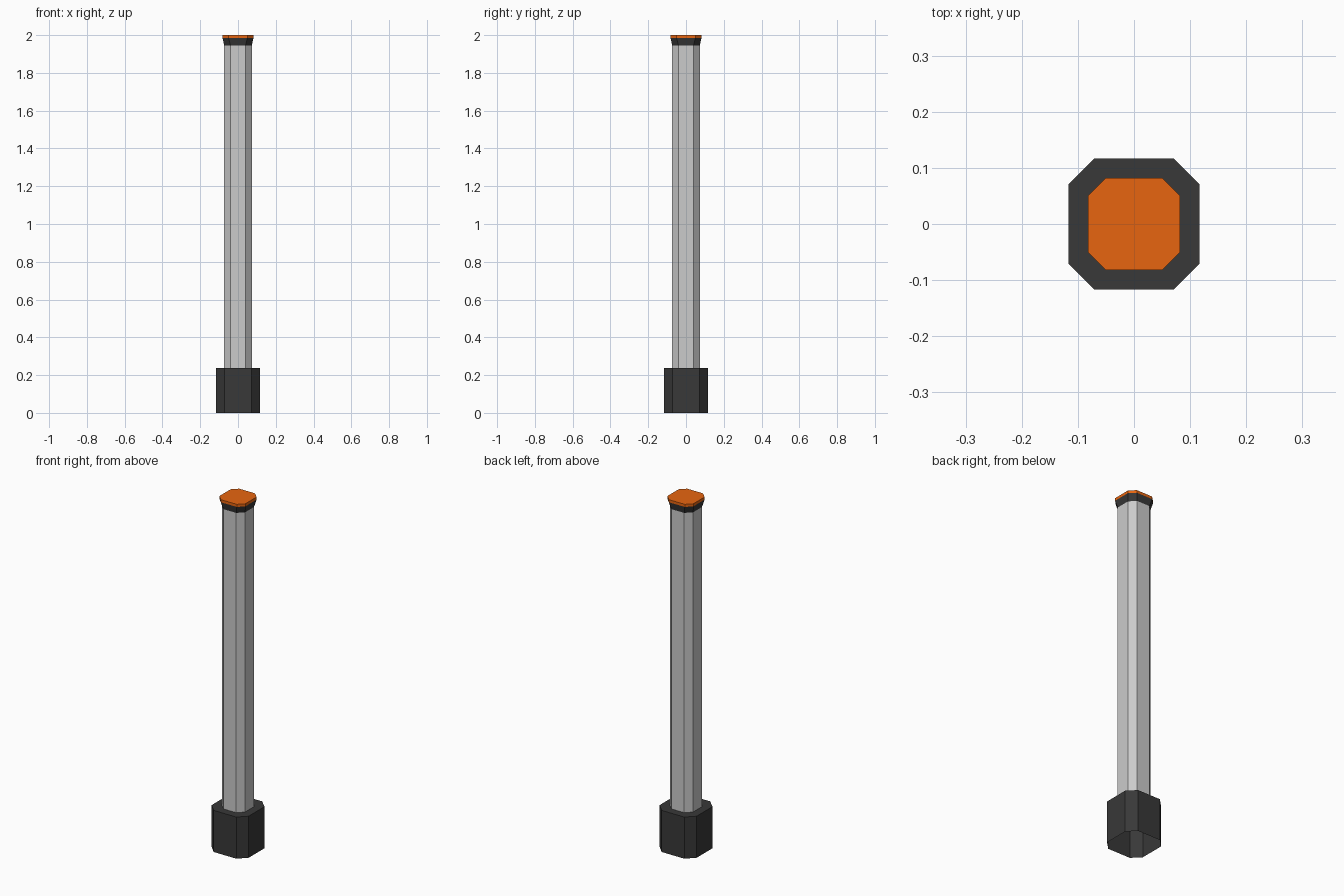
import bpy, bmesh

if "Cube" in bpy.data.objects:
    bpy.data.objects.remove(bpy.data.objects["Cube"])


def material(name, rgb):
    m = bpy.data.materials.new(name)
    m.diffuse_color = (*rgb, 1)
    m.use_nodes = True
    m.node_tree.nodes["Principled BSDF"].inputs["Base Color"].default_value = m.diffuse_color
    return m


def octagon(bm, half, flat, z):
    # square of half-width `half` with chamfered corners
    pts = [(half, -flat), (half, flat), (flat, half), (-flat, half),
           (-half, flat), (-half, -flat), (-flat, -half), (flat, -half)]
    return [bm.verts.new((x, y, z)) for x, y in pts]


def loft(name, sections, mat=None, cap_top=False):
    # skin a stack of (half, flat, z) octagons, open at the bottom
    bm = bmesh.new()
    rings = [octagon(bm, *s) for s in sections]
    for a, b in zip(rings, rings[1:]):
        for i in range(8):
            j = (i + 1) % 8
            bm.faces.new((a[i], a[j], b[j], b[i]))
    if cap_top:
        bm.faces.new(rings[-1])
    mesh = bpy.data.meshes.new(name)
    bm.to_mesh(mesh)
    bm.free()
    if mat:
        mesh.materials.append(mat)
    ob = bpy.data.objects.new(name, mesh)
    bpy.context.collection.objects.link(ob)
    return ob


dark = material("dark_grey", (0.04, 0.04, 0.04))
orange = material("orange", (0.8, 0.13, 0.005))

# Base sleeve, open underneath, with a ledge running in to the shaft
loft("base", [(0.117, 0.071, 0), (0.117, 0.071, 0.237), (0.073, 0.04, 0.237)], dark)
# Plain shaft
loft("shaft", [(0.073, 0.04, 0.237), (0.073, 0.04, 1.945)])
# Flared collar
loft("collar", [(0.073, 0.04, 1.945), (0.082, 0.05, 1.985)], dark)
# Coloured end cap
loft("cap", [(0.082, 0.05, 1.985), (0.082, 0.05, 2.0)], orange, cap_top=True)
